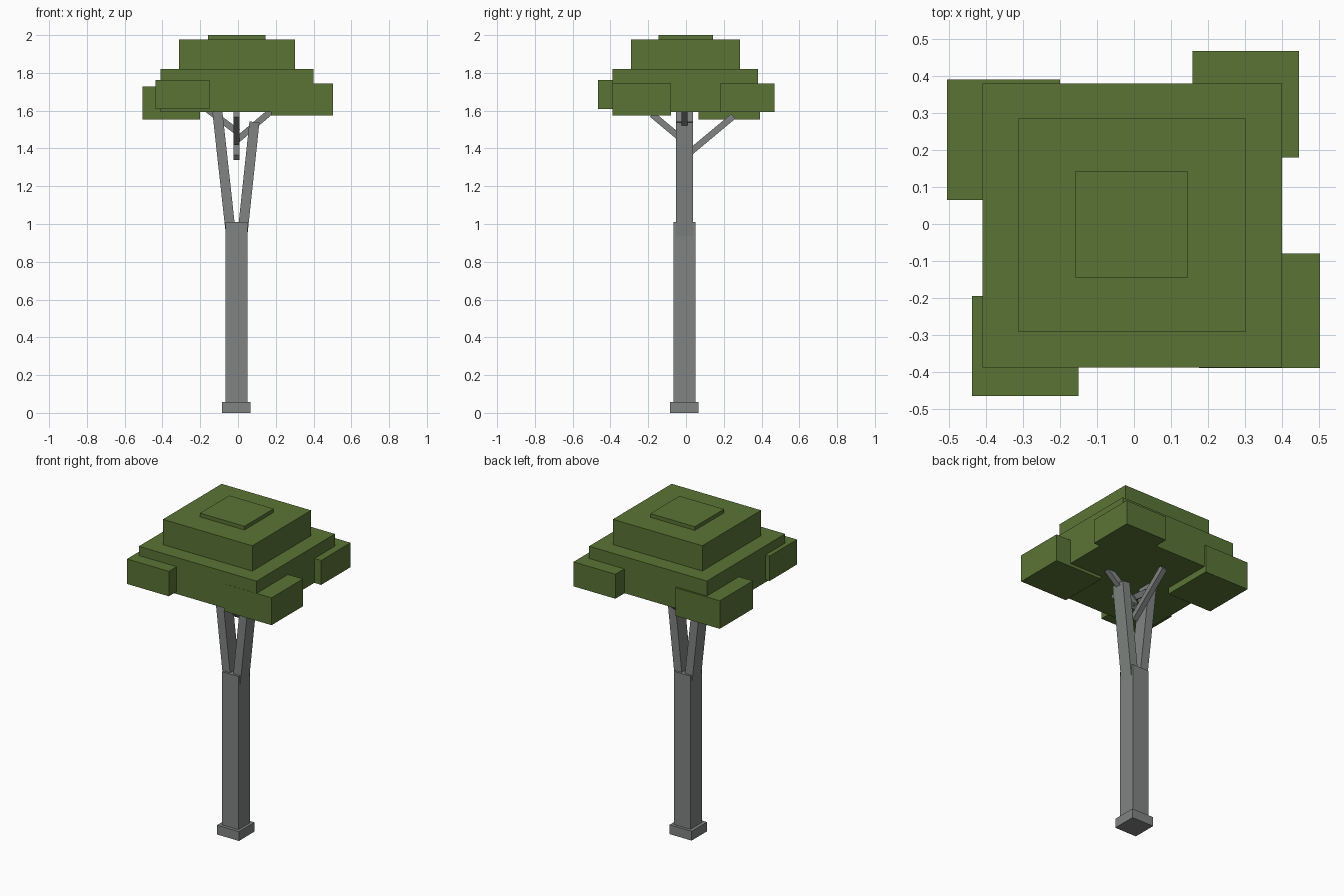
import bpy
from mathutils import Vector

if "Cube" in bpy.data.objects:
    bpy.data.objects.remove(bpy.data.objects["Cube"])


def material(name, color):
    m = bpy.data.materials.new(name)
    m.diffuse_color = (*color, 1)
    m.use_nodes = True
    m.node_tree.nodes["Principled BSDF"].inputs["Base Color"].default_value = m.diffuse_color
    return m


BARK = material("grey_bark", (0.215, 0.23, 0.22))
LEAF = material("leaf_green", (0.102, 0.175, 0.036))


def box(name, mat, x, y, z):
    """Axis-aligned block from (min, max) ranges."""
    lo, hi = Vector((x[0], y[0], z[0])), Vector((x[1], y[1], z[1]))
    bpy.ops.mesh.primitive_cube_add(size=1, location=(lo + hi) / 2)
    ob = bpy.context.object
    ob.name = name
    ob.scale = hi - lo
    ob.data.materials.append(mat)
    return ob


def beam(name, start, end, across, depth):
    """Square-ended beam: 'across' lies in its vertical plane of lean."""
    a, b = Vector(start), Vector(end)
    d = b - a
    bpy.ops.mesh.primitive_cube_add(size=1, location=(a + b) / 2)
    ob = bpy.context.object
    ob.name = name
    ob.rotation_euler = (0, 0, 0)
    ob.rotation_mode = 'QUATERNION'
    ob.rotation_quaternion = Vector((0, 0, 1)).rotation_difference(d)
    leans_x = abs(d.x) > abs(d.y)
    ob.scale = (across, depth, d.length) if leans_x else (depth, across, d.length)
    ob.data.materials.append(BARK)


# Trunk and foot
box("trunk_foot", BARK, (-0.085, 0.066), (-0.085, 0.066), (0, 0.058))
box("trunk", BARK, (-0.065, 0.049), (-0.065, 0.049), (0.058, 1.01))

# Forked limbs
C = -0.008
beam("left_limb", (-0.035, C, 0.92), (-0.112, C, 1.62), 0.053, 0.088)
beam("right_limb", (0.021, C, 0.92), (0.087, C, 1.54), 0.053, 0.088)

# Thin twigs radiating from the middle of the fork
beam("right_twig", (-0.01, C, 1.44), (0.19, C, 1.61), 0.034, 0.034)
beam("left_twig", (0.0, C, 1.485), (-0.16, C, 1.605), 0.034, 0.034)
beam("back_twig", (C, -0.012, 1.352), (C, 0.25, 1.57), 0.034, 0.034)
beam("front_twig", (C, 0.0, 1.43), (C, -0.18, 1.58), 0.034, 0.034)

# Stepped canopy
box("canopy_lower", LEAF, (-0.41, 0.40), (-0.388, 0.38), (1.593, 1.82))
box("canopy_middle", LEAF, (-0.312, 0.303), (-0.292, 0.285), (1.82, 1.977))
box("canopy_cap", LEAF, (-0.16, 0.146), (-0.145, 0.142), (1.977, 2.0))

# Corner leaf clumps
box("clump_front_left", LEAF, (-0.438, -0.15), (-0.465, -0.195), (1.608, 1.763))
box("clump_front_right", LEAF, (0.175, 0.503), (-0.389, -0.08), (1.574, 1.744))
box("clump_back_right", LEAF, (0.158, 0.446), (0.18, 0.468), (1.592, 1.744))
box("clump_back_left", LEAF, (-0.506, -0.2), (0.065, 0.391), (1.553, 1.727))
